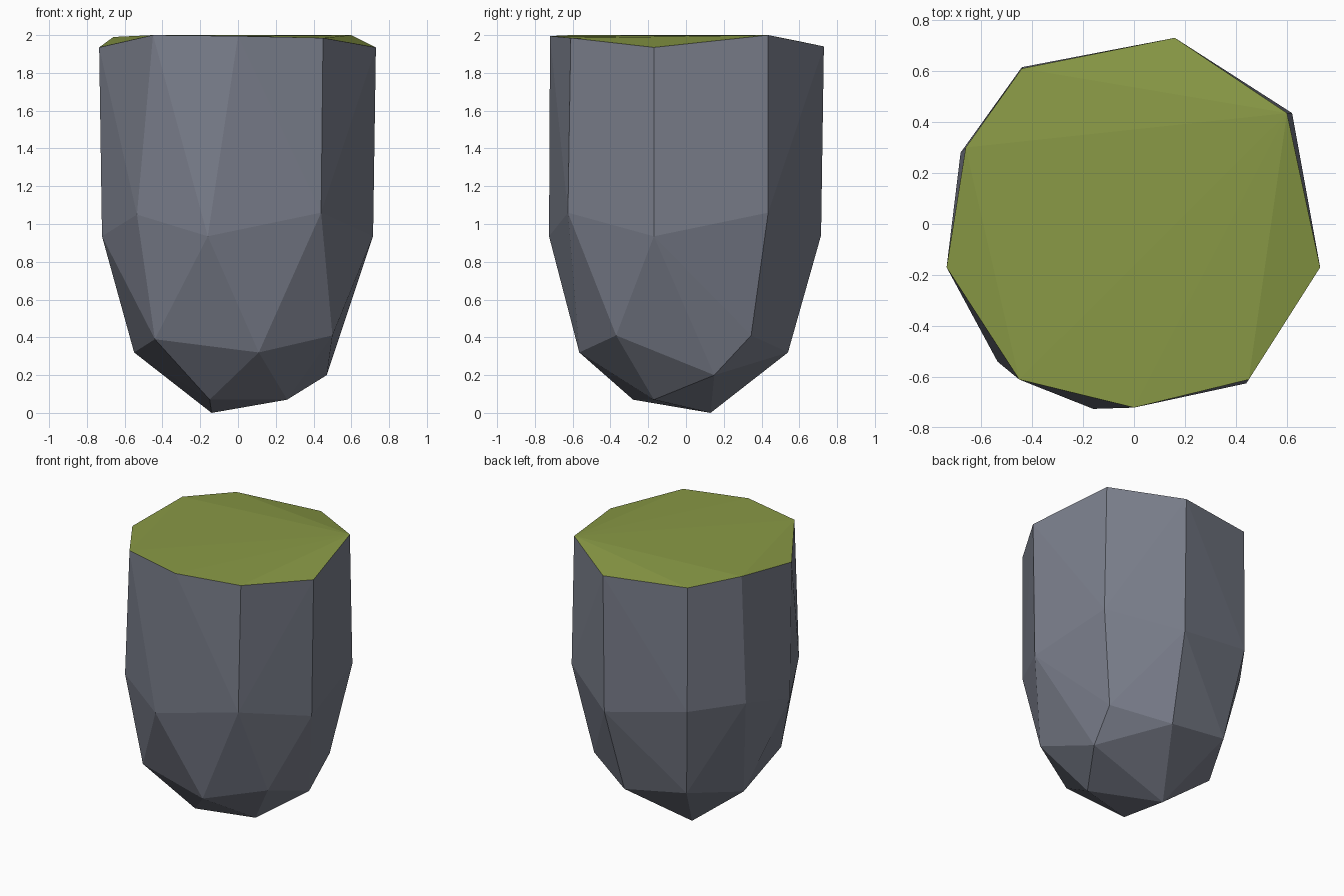
import bpy, bmesh

if "Cube" in bpy.data.objects:
    bpy.data.objects.remove(bpy.data.objects["Cube"])


def material(name, rgb):
    m = bpy.data.materials.new(name)
    m.diffuse_color = (*rgb, 1)
    m.use_nodes = True
    m.node_tree.nodes["Principled BSDF"].inputs["Base Color"].default_value = m.diffuse_color
    return m


# Corner points, ring by ring: irregular faceted rock column with a rounded base
rim = [(-.44, .61, 1.965), (.16, .73, 1.94), (.60, .435, 2.0), (.73, -.17, 1.935),
       (.45, -.61, 1.985), (0, -.72, 1.995), (-.45, -.61, 2.0), (-.735, -.17, 1.935),
       (-.66, .30, 1.99)]
waist = [(-.44, .615, 1.06), (.16, .715, .94), (.62, .435, 1.06), (.715, -.17, .935),
         (.44, -.625, 1.06), (-.16, -.725, .935), (-.535, -.54, 1.05),
         (-.72, -.17, .935), (-.68, .28, 1.06)]
base = [(-.355, .50, .40), (.12, .54, .32), (.50, .345, .41), (.47, .15, .20),
        (.50, -.37, .41), (.11, -.565, .32), (-.44, -.47, .39), (-.55, .12, .32),
        (.26, -.17, .07), (-.15, -.28, .07), (-.14, .13, 0)]

# The rock is the convex skin around the rings
bm = bmesh.new()
for p in rim + waist + base:
    bm.verts.new(p)
hull = bmesh.ops.convex_hull(bm, input=bm.verts)
loose = [v for v in bm.verts if not v.link_faces]
bmesh.ops.delete(bm, geom=loose, context='VERTS')
bmesh.ops.recalc_face_normals(bm, faces=bm.faces)
bm.normal_update()

# Upward faces are grass, the rest is stone
for f in bm.faces:
    f.smooth = False
    f.material_index = 1 if f.normal.z > 0.6 else 0

mesh = bpy.data.meshes.new("grassy_rock")
bm.to_mesh(mesh)
bm.free()
mesh.materials.append(material("stone grey", (.195, .21, .26)))
mesh.materials.append(material("grass green", (.25, .32, .06)))
rock = bpy.data.objects.new("grassy_rock", mesh)
bpy.context.collection.objects.link(rock)
